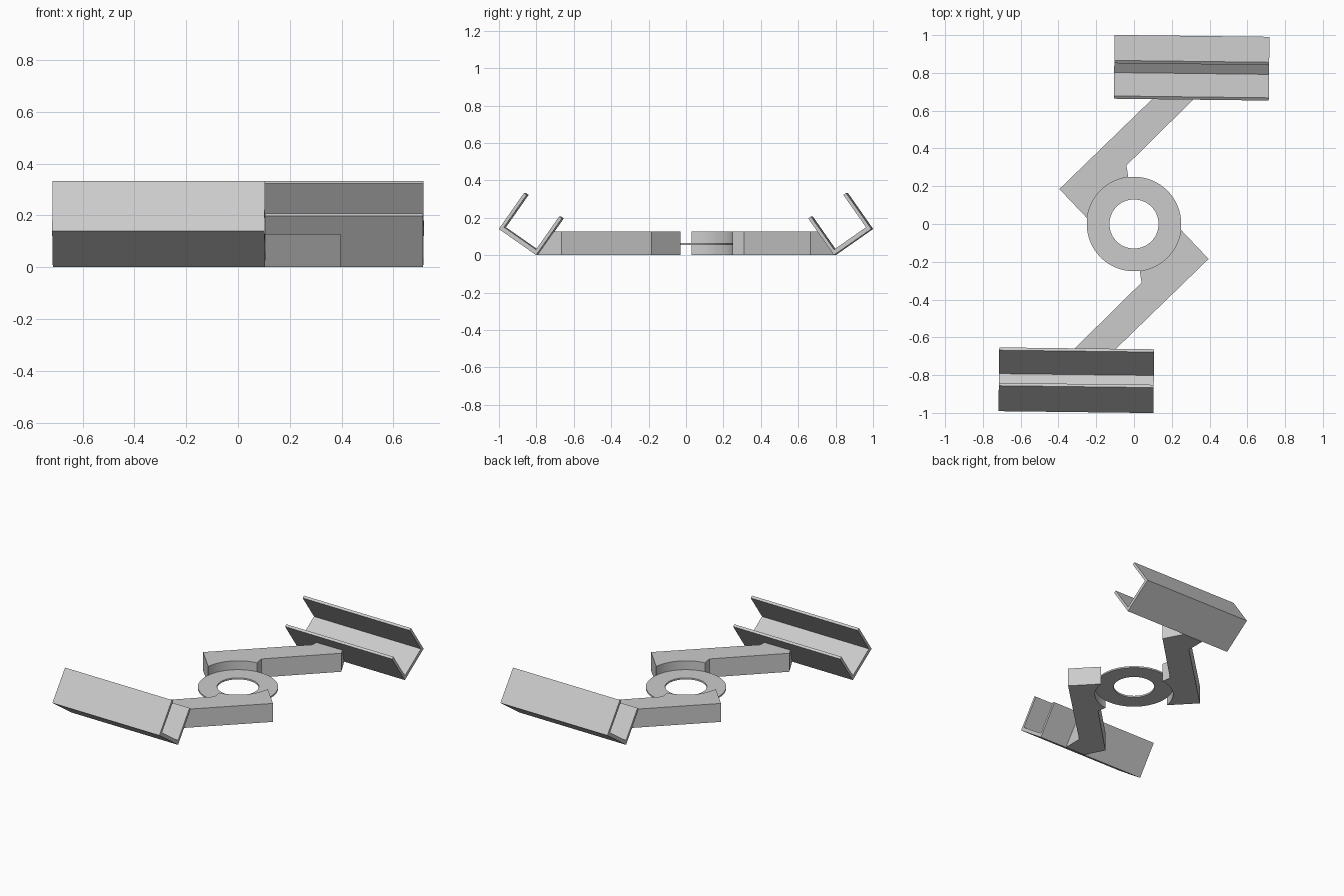
import bpy, bmesh, math
from mathutils import Matrix, Vector

if "Cube" in bpy.data.objects:
    bpy.data.objects.remove(bpy.data.objects["Cube"], do_unlink=True)

grey = bpy.data.materials.new("plain_grey")
grey.use_nodes = True
colour = (0.6, 0.6, 0.6, 1)
grey.diffuse_color = colour
grey.node_tree.nodes["Principled BSDF"].inputs["Base Color"].default_value = colour


def prism(name, lower, upper):
    """Solid between two matching loops of points."""
    bm = bmesh.new()
    a = [bm.verts.new(p) for p in lower]
    b = [bm.verts.new(p) for p in upper]
    n = len(a)
    bm.faces.new(a)
    bm.faces.new(b)
    for i in range(n):
        j = (i + 1) % n
        bm.faces.new((a[i], a[j], b[j], b[i]))
    bmesh.ops.recalc_face_normals(bm, faces=bm.faces)
    return finish(name, bm)


def finish(name, bm):
    mesh = bpy.data.meshes.new(name)
    bm.to_mesh(mesh)
    bm.free()
    mesh.materials.append(grey)
    obj = bpy.data.objects.new(name, mesh)
    bpy.context.collection.objects.link(obj)
    return obj


def smooth(obj):
    bpy.ops.object.select_all(action='DESELECT')
    obj.select_set(True)
    bpy.context.view_layer.objects.active = obj
    bpy.ops.object.shade_smooth_by_angle(angle=math.radians(30))


# Thin flat ring in the middle: a rectangle spun round z
R = 0.25
bm = bmesh.new()
section = [bm.verts.new((r, 0, z)) for r, z in
           ((0.13, 0.055), (R, 0.055), (R, 0.066), (0.13, 0.066))]
edges = [bm.edges.new((section[i], section[(i + 1) % 4])) for i in range(4)]
bmesh.ops.spin(bm, geom=section + edges, cent=(0, 0, 0), axis=(0, 0, 1),
               angle=math.tau, steps=64, use_merge=True)
bmesh.ops.remove_doubles(bm, verts=bm.verts, dist=0.0001)
bmesh.ops.recalc_face_normals(bm, faces=bm.faces)
smooth(finish("centre_ring", bm))

# Arm outline: slanted bar, hollowed round the ring, tapered under the channel
H = 0.127
arc = [(R * math.cos(a), R * math.sin(a)) for a in
       (math.radians(173 - 76 * i / 16) for i in range(17))]
side = [(-0.395, 0.185)] + arc + [(-0.04, 0.31), (0.32, 0.665)]
foot = [(0.25, 0.795), (0.1, 0.795), (0.1, 0.665)]
head = [(0.3, 0.706), (0.1, 0.706), (0.1, 0.665)]

# Channel section: floor along u, two walls along v
tilt = math.radians(35)
u = Vector((0, math.cos(tilt), math.sin(tilt)))
v = Vector((0, -math.sin(tilt), math.cos(tilt)))
W, T, F, LOW, HIGH = 0.244, 0.018, 0.024, 0.24, 0.235
section = [(0, 0), (W, 0), (W, HIGH), (W - T, HIGH),
           (W - T, F), (T, F), (T, LOW), (0, LOW)]
corner = Vector((0.305, 0.796, 0))
yaw = Matrix.Rotation(-0.012, 3, 'Z')


def channel_loop(x):
    return [corner + yaw @ (Vector((x, 0, 0)) + u * p + v * q) for p, q in section]


# Each side is the other turned half way round
for label, turn in (("back", 0), ("front", math.pi)):
    arm = prism(label + "_arm",
                [(x, y, 0) for x, y in side + foot],
                [(x, y, H) for x, y in side + head])
    smooth(arm)
    channel = prism(label + "_channel", channel_loop(-0.41), channel_loop(0.41))
    for obj in (arm, channel):
        obj.rotation_euler.z = turn
